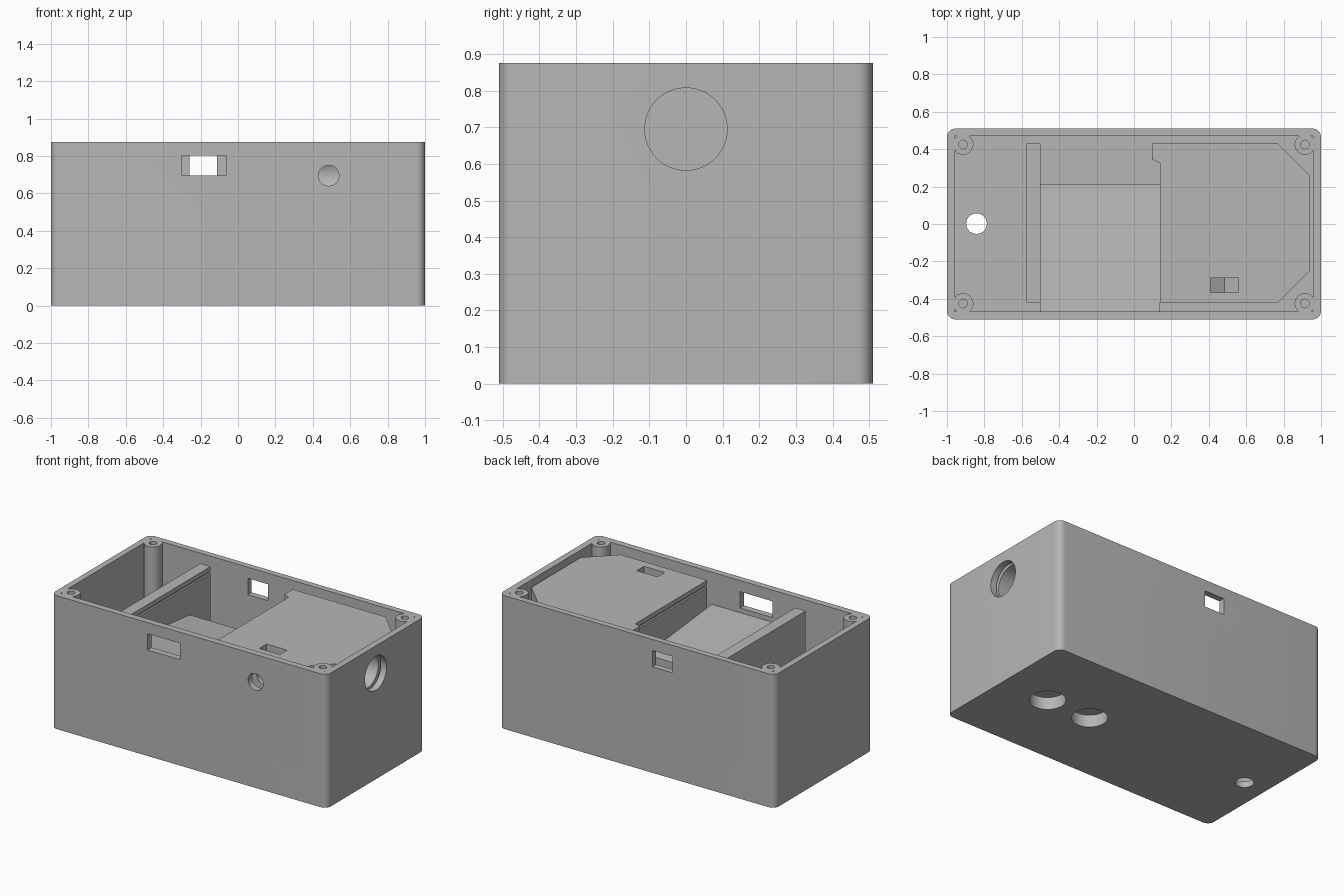
import bpy, bmesh, math
from mathutils import Vector

if "Cube" in bpy.data.objects:
    bpy.data.objects.remove(bpy.data.objects["Cube"])

grey = bpy.data.materials.new("plain_grey")
grey.diffuse_color = (0.47, 0.47, 0.47, 1)
grey.use_nodes = True
grey.node_tree.nodes["Principled BSDF"].inputs["Base Color"].default_value = grey.diffuse_color


def prism(name, pts, lo, hi, axis="z"):
    """Extrude a 2D outline along an axis: z -> (x,y), y -> (x,z), x -> (y,z)."""
    place = {"z": lambda a, b, h: (a, b, h),
             "y": lambda a, b, h: (a, h, b),
             "x": lambda a, b, h: (h, a, b)}[axis]
    bm = bmesh.new()
    face = bm.faces.new([bm.verts.new(place(a, b, lo)) for a, b in pts])
    ext = bmesh.ops.extrude_face_region(bm, geom=[face])
    verts = [g for g in ext["geom"] if isinstance(g, bmesh.types.BMVert)]
    bmesh.ops.translate(bm, verts=verts, vec=Vector(place(0, 0, hi - lo)))
    bmesh.ops.recalc_face_normals(bm, faces=bm.faces)
    mesh = bpy.data.meshes.new(name)
    bm.to_mesh(mesh)
    bm.free()
    mesh.materials.append(grey)
    ob = bpy.data.objects.new(name, mesh)
    bpy.context.collection.objects.link(ob)
    return ob


def rect(a0, a1, b0, b1):
    return [(a0, b0), (a1, b0), (a1, b1), (a0, b1)]


def circle(a, b, r, n=48):
    return [(a + r * math.cos(2 * math.pi * i / n),
             b + r * math.sin(2 * math.pi * i / n)) for i in range(n)]


def rounded(hx, hy, r, n=8):
    pts = []
    for k, (sx, sy) in enumerate([(1, 1), (-1, 1), (-1, -1), (1, -1)]):
        for i in range(n + 1):
            t = math.pi / 2 * (k + i / n)
            pts.append((sx * (hx - r) + r * math.cos(t), sy * (hy - r) + r * math.sin(t)))
    return pts


def cut(ob, cutter, op="DIFFERENCE", keep=False):
    bpy.context.view_layer.objects.active = ob
    m = ob.modifiers.new("cut", "BOOLEAN")
    m.operation, m.solver, m.object = op, "EXACT", cutter
    bpy.ops.object.modifier_apply(modifier=m.name)
    if not keep:
        bpy.data.objects.remove(cutter)


H, FLOOR, PORT_Z = 0.875, 0.04, 0.695

# Outer shell with rounded corners
shell = prism("case_shell", rounded(1.0, 0.51, 0.045), 0, H)
cut(shell, prism("cavity", rect(-0.96, 0.957, -0.467, 0.47), FLOOR, 1.2))

# Screw posts in the four corners
for sx in (-1, 1):
    for sy in (-1, 1):
        cut(shell, prism("post", circle(sx * 0.914, sy * 0.425, 0.055), 0.02, H), "UNION")
        cut(shell, prism("post_hole", circle(sx * 0.914, sy * 0.425, 0.023, 24), 0.6, 1))

# Solid clamp block with chamfered corners
block = prism("clamp_block", [(0.097, 0.43), (0.77, 0.43), (0.94, 0.26), (0.94, -0.25),
                              (0.77, -0.42), (0.14, -0.42), (0.14, 0.325), (0.097, 0.345)],
              0.02, 0.84)

# Divider and the sloping shelf between divider and block
divider = prism("divider_wall", rect(-0.575, -0.5, -0.42, 0.43), 0.02, 0.83)
shelf = prism("shelf", [(-0.475, 0.02), (0.215, 0.02), (0.215, 0.595), (-0.475, 0.665)],
              -0.5, 0.14, "x")

# Holes shared by shell and block: side bore, set screw, bottom recesses
shared = [prism("side_bore", circle(0, PORT_Z, 0.1125, 64), 0.25, 1.2, "x"),
          prism("set_screw", circle(0.485, PORT_Z, 0.055), -0.7, 0, "y"),
          prism("recess_a", circle(0.34, 0, 0.107, 64), -0.1, 0.08),
          prism("recess_b", circle(0.66, 0, 0.107, 64), -0.1, 0.08)]
for c in shared:
    cut(shell, c, keep=True)
    cut(block, c)

# Nut slot with a pointed bottom
cut(block, prism("nut_slot", [(0.41, 1), (0.41, PORT_Z - 0.043), (0.485, PORT_Z - 0.087),
                              (0.56, PORT_Z - 0.043), (0.56, 1)], -0.365, -0.29, "y"))

# Windows in front and back walls, cable hole in the floor
cut(shell, prism("front_window", rect(-0.3, -0.065, PORT_Z, 0.802), -0.7, -0.44, "y"))
cut(shell, prism("back_window", rect(-0.258, -0.113, PORT_Z, 0.802), 0.44, 0.7, "y"))
cut(shell, prism("cable_hole", circle(-0.842, 0.002, 0.055), -0.1, 0.2))

# Facing grooves under the top edges of divider and block
cut(divider, prism("groove", rect(-0.512, -0.45, -0.6, 0.6), 0.785, 0.8))
cut(block, prism("groove", rect(0.05, 0.152, -0.6, 0.322), 0.795, 0.81))

# Smooth the round parts, keep edges sharp
for ob in (shell, block, divider, shelf):
    bpy.ops.object.select_all(action="DESELECT")
    ob.select_set(True)
    bpy.context.view_layer.objects.active = ob
    bpy.ops.object.shade_smooth_by_angle(angle=math.radians(30))
